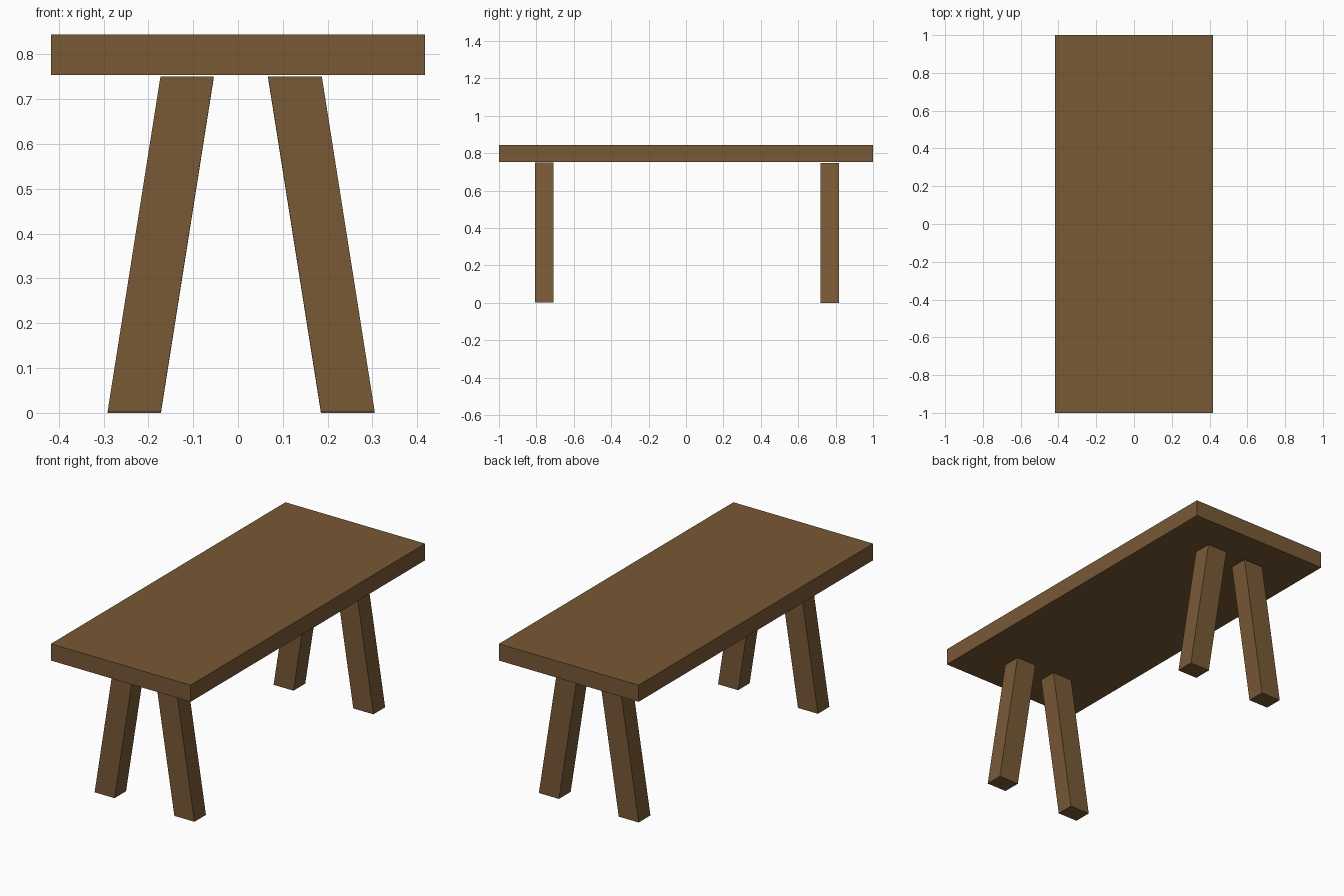
import bpy, bmesh
from mathutils import Vector

if "Cube" in bpy.data.objects:
    bpy.data.objects.remove(bpy.data.objects["Cube"])

wood = bpy.data.materials.new("brown wood")
wood.diffuse_color = (0.19, 0.1, 0.037, 1)
wood.use_nodes = True
wood.node_tree.nodes["Principled BSDF"].inputs["Base Color"].default_value = wood.diffuse_color


def block(name, x, y, z, splay=0.0):
    """Box from (min, max) ranges; splay slides the bottom face along x."""
    bm = bmesh.new()
    bmesh.ops.create_cube(bm, size=1)
    for v in bm.verts:
        low = v.co.z < 0
        v.co = Vector([r[1] if c > 0 else r[0] for c, r in zip(v.co, (x, y, z))])
        if low:
            v.co.x += splay
    mesh = bpy.data.meshes.new(name)
    bm.to_mesh(mesh)
    bm.free()
    mesh.materials.append(wood)
    obj = bpy.data.objects.new(name, mesh)
    bpy.context.collection.objects.link(obj)
    return obj


# Table top
block("table_top", (-0.417, 0.417), (-1, 1), (0.754, 0.844))

# Four legs, splayed outwards to the sides
for end, y, z in (("front", (-0.807, -0.709), (0.003, 0.751)),
                  ("back", (0.719, 0.819), (0.0, 0.748))):
    block(end + "_left_leg", (-0.173, -0.054), y, z, -0.118)
    block(end + "_right_leg", (0.067, 0.187), y, z, 0.118)
